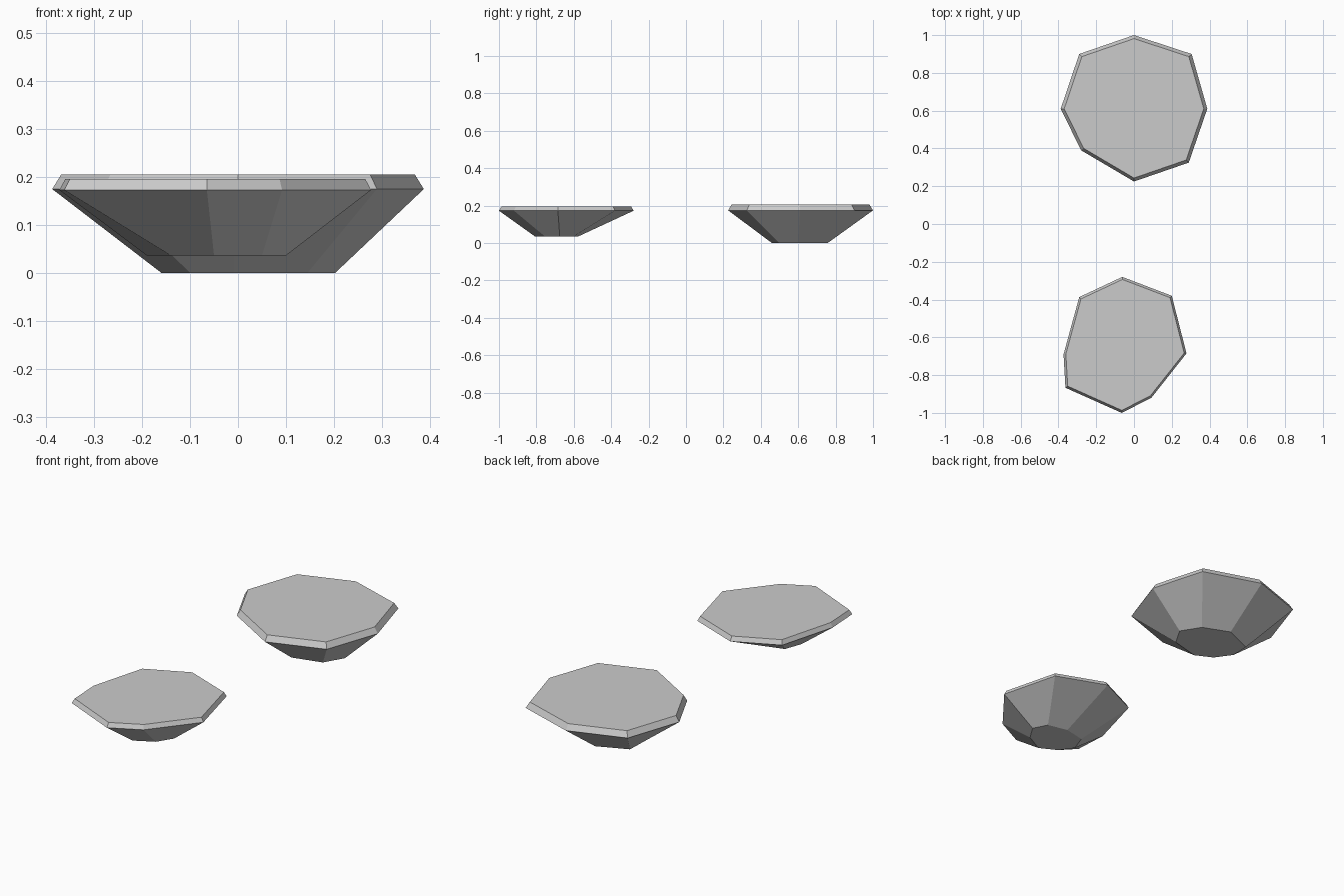
import bpy, bmesh

if "Cube" in bpy.data.objects:
    bpy.data.objects.remove(bpy.data.objects["Cube"])

# Low-poly slab: bottom outline -> wide rim -> slightly inset top, eight sides each
def slab(name, rim, base, z_base, z_rim, z_top, inset):
    cx = (min(p[0] for p in rim) + max(p[0] for p in rim)) / 2
    cy = (min(p[1] for p in rim) + max(p[1] for p in rim)) / 2
    top = [(cx + (x - cx) * inset, cy + (y - cy) * inset) for x, y in rim]
    bm = bmesh.new()
    rings = [[bm.verts.new((x, y, z)) for x, y in ring]
             for ring, z in ((base, z_base), (rim, z_rim), (top, z_top))]
    n = len(rim)
    for lower, upper in zip(rings, rings[1:]):
        for i in range(n):
            j = (i + 1) % n
            bm.faces.new((lower[i], lower[j], upper[j], upper[i]))
    bm.faces.new(rings[0])
    bm.faces.new(rings[-1])
    bmesh.ops.recalc_face_normals(bm, faces=bm.faces)
    mesh = bpy.data.meshes.new(name)
    bm.to_mesh(mesh)
    bm.free()
    obj = bpy.data.objects.new(name, mesh)
    bpy.context.collection.objects.link(obj)
    return obj

# Larger slab at the back
slab("large_slab",
     [(0, 1.0), (.305, .90), (.388, .61), (.29, .325),
      (0, .225), (-.28, .39), (-.388, .61), (-.29, .90)],
     [(0, .757), (.14, .70), (.203, .60), (.145, .50),
      (-.01, .46), (-.10, .505), (-.16, .59), (-.157, .69)],
     0, .175, .205, .952)

# Smaller, more irregular slab at the front
slab("small_slab",
     [(-.062, -.28), (.20, -.38), (.278, -.685), (.092, -.92),
      (-.065, -1.0), (-.363, -.867), (-.373, -.69), (-.29, -.387)],
     [(-.045, -.575), (.062, -.60), (.10, -.675), (.05, -.755),
      (-.05, -.808), (-.14, -.76), (-.19, -.69), (-.157, -.60)],
     .036, .173, .196, .962)
